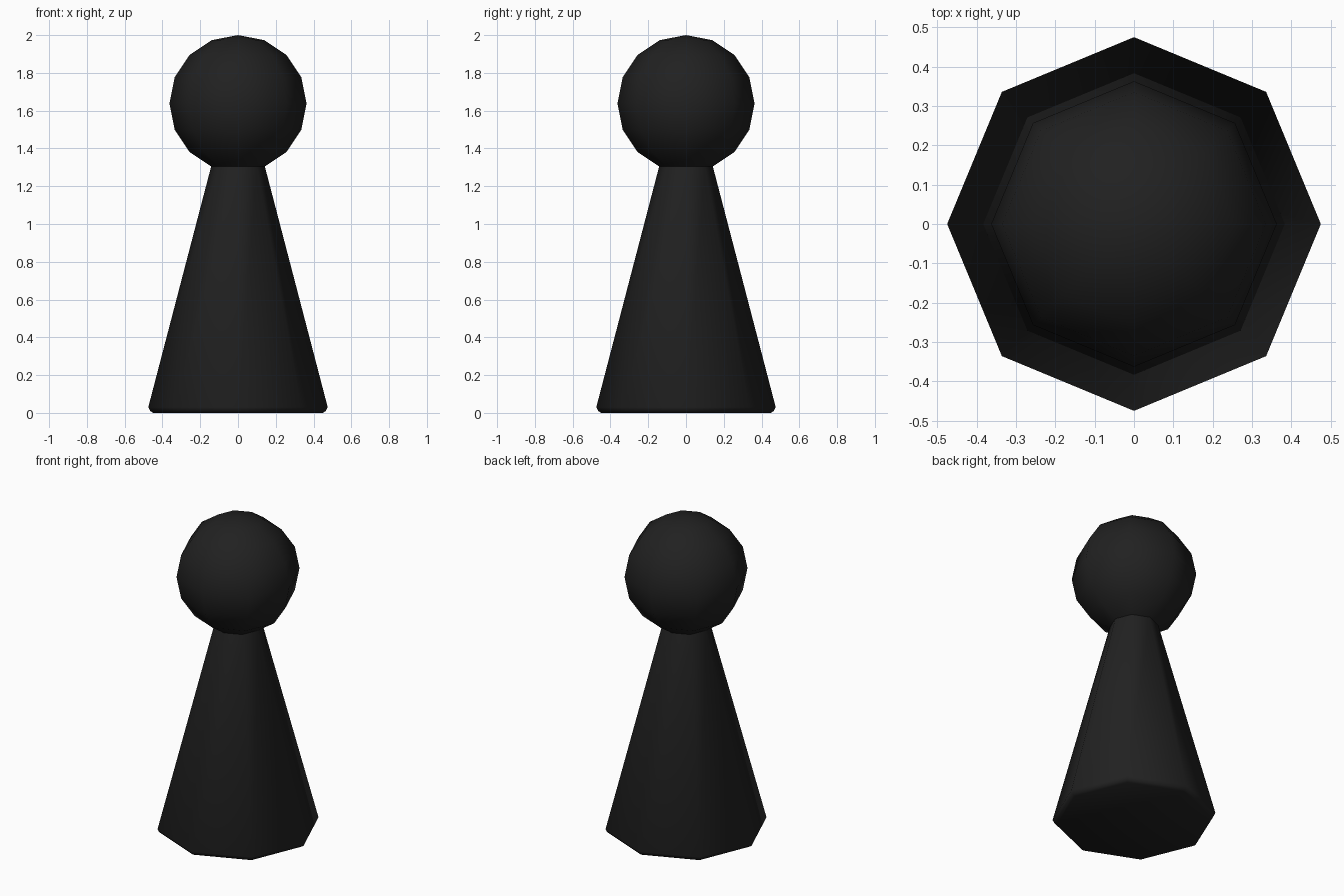
import bpy, bmesh, math

if "Cube" in bpy.data.objects:
    bpy.data.objects.remove(bpy.data.objects["Cube"])

SIDES = 8

mat = bpy.data.materials.new("black")
mat.diffuse_color = (0.015, 0.015, 0.015, 1)
mat.use_nodes = True
mat.node_tree.nodes["Principled BSDF"].inputs["Base Color"].default_value = mat.diffuse_color


def lathe(name, profile):
    """Spin an (r, z) profile around z in eight steps."""
    bm = bmesh.new()
    verts = [bm.verts.new((r, 0, z)) for r, z in profile]
    edges = [bm.edges.new(pair) for pair in zip(verts, verts[1:])]
    bmesh.ops.spin(bm, geom=verts + edges, cent=(0, 0, 0), axis=(0, 0, 1),
                   angle=2 * math.pi, steps=SIDES)
    bmesh.ops.remove_doubles(bm, verts=bm.verts, dist=0.001)
    bmesh.ops.recalc_face_normals(bm, faces=bm.faces)
    # keep normals pointing away from the axis on open shells
    top = max(bm.faces, key=lambda f: f.calc_center_median().xy.length)
    c = top.calc_center_median()
    if top.normal.x * c.x + top.normal.y * c.y < 0:
        bmesh.ops.reverse_faces(bm, faces=bm.faces)
    me = bpy.data.meshes.new(name)
    bm.to_mesh(me)
    bm.free()
    me.materials.append(mat)
    ob = bpy.data.objects.new(name, me)
    bpy.context.collection.objects.link(ob)
    bpy.ops.object.select_all(action='DESELECT')
    ob.select_set(True)
    bpy.context.view_layer.objects.active = ob
    bpy.ops.object.shade_smooth_by_angle(angle=math.radians(70))
    return ob


# tapered body with a small bevel at the foot
lathe("body", [(0, 0), (0.45, 0), (0.465, 0.01), (0.475, 0.03), (0.142, 1.305)])

# round head: sphere rings from the neck up to the crown
R, CZ = 0.363, 1.638
head = [(0.142, 1.305)]
head += [(R * math.cos(a), CZ + R * math.sin(a))
         for a in (math.radians(22.5 * i) for i in range(-2, 4))]
head.append((0, 2.0))
lathe("head", head)
